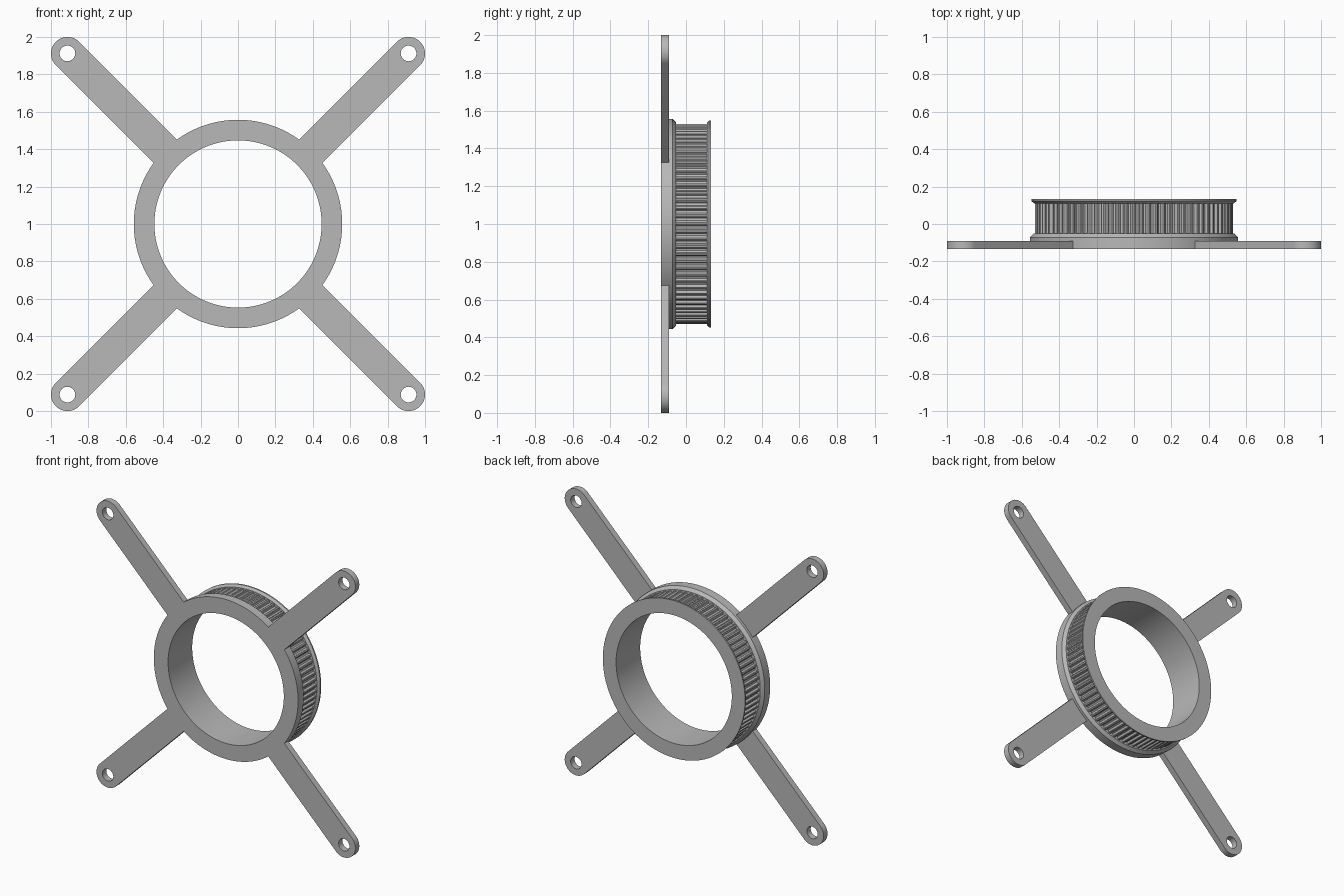
import bpy, bmesh
from math import sin, cos, pi, asin, sqrt
from mathutils import Matrix, Vector

cube = bpy.data.objects.get("Cube")
if cube:
    bpy.data.objects.remove(cube)

FRONT, PLATE_BACK, BACK = -0.133, -0.09, 0.133
BORE, RIM, BELT = 0.447, 0.557, 0.53
TEETH, GROOVE = 80, 0.016
ARM_HALF, EYE = 0.088, 0.912 * sqrt(2)

metal = bpy.data.materials.new("plain grey")
metal.use_nodes = True
grey = (0.48, 0.48, 0.48, 1)
metal.diffuse_color = grey
metal.node_tree.nodes["Principled BSDF"].inputs["Base Color"].default_value = grey


def finish(bm, name):
    bmesh.ops.recalc_face_normals(bm, faces=bm.faces)
    mesh = bpy.data.meshes.new(name)
    bm.to_mesh(mesh)
    bm.free()
    mesh.materials.append(metal)
    ob = bpy.data.objects.new(name, mesh)
    bpy.context.collection.objects.link(ob)
    ob.location.z = 1
    bpy.ops.object.select_all(action='DESELECT')
    ob.select_set(True)
    bpy.context.view_layer.objects.active = ob
    bpy.ops.object.shade_smooth_by_angle(angle=pi / 6)
    return ob


# Toothed pulley hub: lathed section, with grooves cut into the belt rings
def pulley_hub():
    # (position within one tooth pitch, groove depth share)
    tooth = [(0, 0), (0.22, 0), (0.32, 0.2), (0.36, 0.6), (0.46, 0.92),
             (0.61, 1), (0.76, 0.92), (0.86, 0.6), (0.9, 0.2)]
    # (y, radius, grooved)
    section = [(FRONT, BORE, 0), (FRONT, RIM, 0), (-0.072, RIM, 0),
               (-0.052, 0.537, 0), (-0.052, BELT, 1), (0.11, BELT, 1),
               (0.11, 0.533, 0), (0.123, 0.549, 0), (BACK, 0.549, 0),
               (BACK, BORE, 0)]
    bm = bmesh.new()
    rings = []
    for y, r, grooved in section:
        ring = []
        for k in range(TEETH):
            for share, depth in tooth:
                a = 2 * pi * (k + share) / TEETH
                rr = r - grooved * depth * GROOVE
                ring.append(bm.verts.new((rr * cos(a), y, rr * sin(a))))
        rings.append(ring)
    n = len(rings[0])
    for i, ring in enumerate(rings):
        nxt = rings[(i + 1) % len(rings)]
        for j in range(n):
            k = (j + 1) % n
            bm.faces.new((ring[j], ring[k], nxt[k], nxt[j]))
    return finish(bm, "pulley_hub")


# Mounting arm: flat bar with a round drilled end, seated on the hub rim
def arm(name, angle):
    half = asin(ARM_HALF / RIM)
    outline = [(RIM * cos(t), RIM * sin(t))
               for t in (half - 2 * half * i / 10 for i in range(11))]
    outline += [(EYE + ARM_HALF * cos(t), ARM_HALF * sin(t))
                for t in (-pi / 2 + pi * i / 24 for i in range(25))]
    hole = [(EYE + 0.042 * cos(t), 0.042 * sin(t))
            for t in (2 * pi * i / 32 for i in range(32))]
    bm = bmesh.new()
    edges = []
    for loop in (outline, hole):
        vs = [bm.verts.new((x, FRONT, z)) for x, z in loop]
        edges += [bm.edges.new((vs[i - 1], vs[i])) for i in range(len(vs))]
    bmesh.ops.triangle_fill(bm, edges=edges, use_beauty=True)
    ext = bmesh.ops.extrude_face_region(bm, geom=bm.faces[:], use_keep_orig=True)
    back = [g for g in ext["geom"] if isinstance(g, bmesh.types.BMVert)]
    bmesh.ops.translate(bm, verts=back, vec=Vector((0, PLATE_BACK - FRONT, 0)))
    bmesh.ops.rotate(bm, verts=bm.verts, cent=(0, 0, 0),
                     matrix=Matrix.Rotation(-angle, 3, 'Y'))
    return finish(bm, name)


pulley_hub()
for i, name in enumerate(("upper_left_arm", "upper_right_arm",
                          "lower_right_arm", "lower_left_arm")):
    arm(name, pi / 4 + i * pi / 2)
